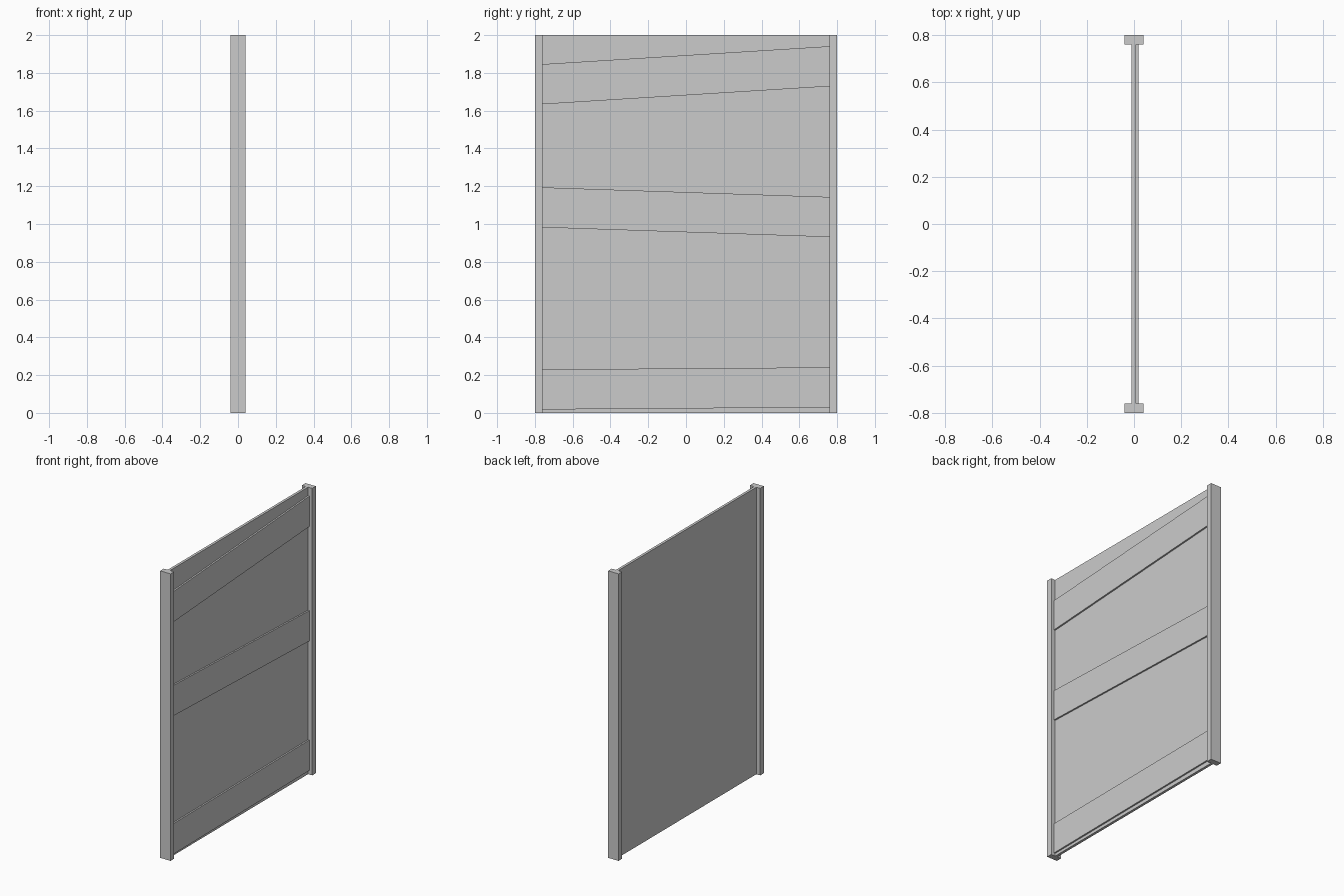
import bpy, bmesh

if "Cube" in bpy.data.objects:
    bpy.data.objects.remove(bpy.data.objects["Cube"])

POST = 0.04      # post half width and depth
INNER = 0.76     # inner face of the posts


def prism(name, x0, x1, outline):
    """Extrude a (y, z) outline from x0 to x1."""
    bm = bmesh.new()
    face = bm.faces.new([bm.verts.new((x0, y, z)) for y, z in outline])
    ext = bmesh.ops.extrude_face_region(bm, geom=[face])
    verts = [g for g in ext["geom"] if isinstance(g, bmesh.types.BMVert)]
    bmesh.ops.translate(bm, verts=verts, vec=(x1 - x0, 0, 0))
    bmesh.ops.recalc_face_normals(bm, faces=bm.faces)
    mesh = bpy.data.meshes.new(name)
    bm.to_mesh(mesh)
    bm.free()
    obj = bpy.data.objects.new(name, mesh)
    bpy.context.collection.objects.link(obj)
    return obj


def rect(y0, y1, z0, z1):
    return [(y0, z0), (y1, z0), (y1, z1), (y0, z1)]


# Side posts
for name, s in (("front_post", -1), ("back_post", 1)):
    prism(name, -POST, POST, rect(s * INNER, s * 0.8, 0, 2))

# Thin wall sheet between the posts
prism("wall_panel", -0.01, 0.008, rect(-INNER, INNER, 0, 2))

# Slightly crooked planks on the +x face: lower edge at front and back
for name, za, zb in (("lower_plank", 0.018, 0.029),
                     ("middle_plank", 0.982, 0.931),
                     ("upper_plank", 1.634, 1.729)):
    h = 0.212
    prism(name, 0.008, 0.019, [(-INNER, za), (INNER, zb),
                               (INNER, zb + h), (-INNER, za + h)])
